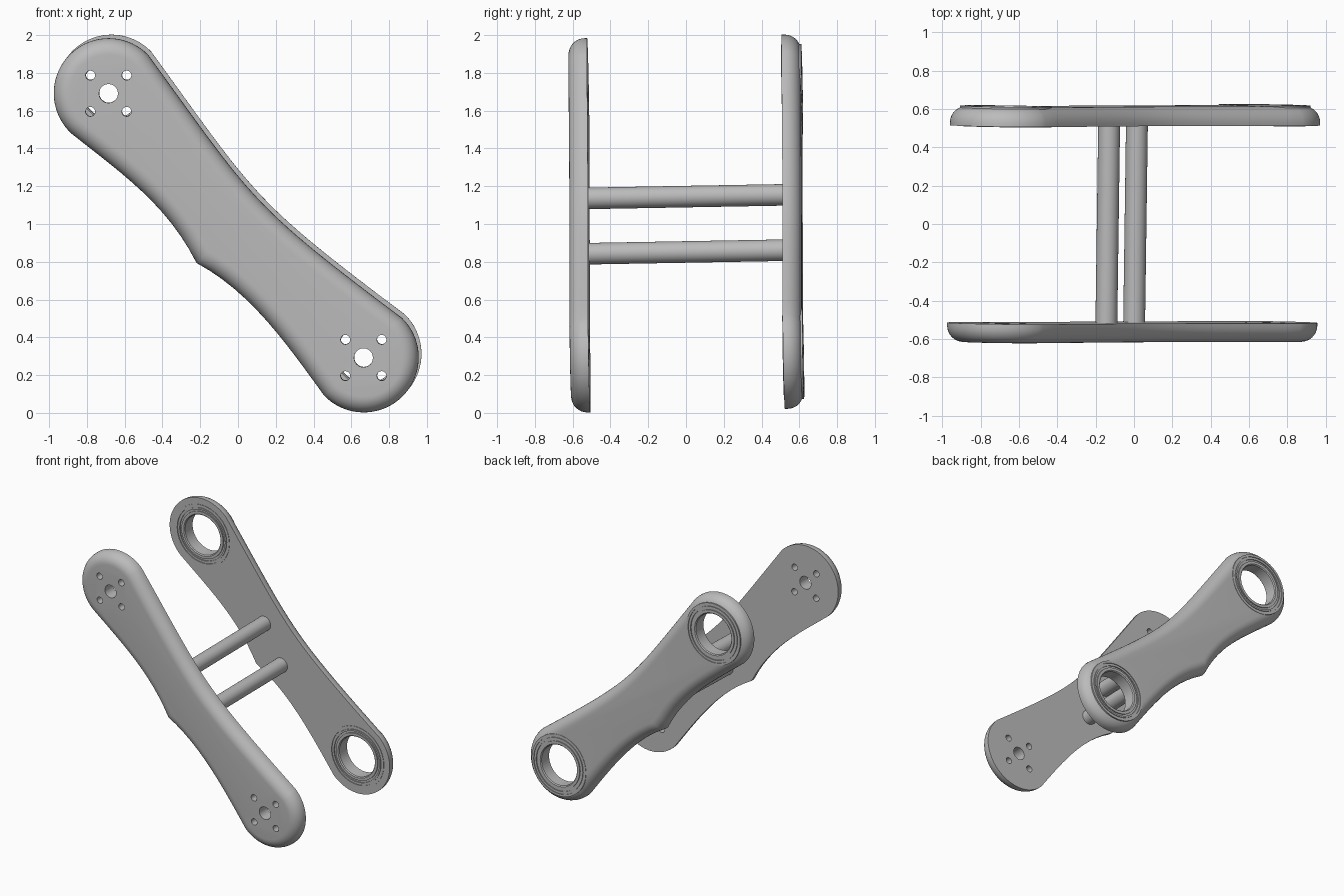
import bpy, bmesh, math
from mathutils import Vector, Matrix
from mathutils.geometry import interpolate_bezier

if "Cube" in bpy.data.objects:
    bpy.data.objects.remove(bpy.data.objects["Cube"])

# One grey material
grey = bpy.data.materials.new("light_grey")
grey.use_nodes = True
grey.diffuse_color = (0.5, 0.5, 0.5, 1)
grey.node_tree.nodes["Principled BSDF"].inputs["Base Color"].default_value = (0.5, 0.5, 0.5, 1)

# The whole assembly leans very slightly; parts are built straight, then placed
axis = Vector((0.014, 1, 0.018)).normalized()
tilt = Vector((0, 1, 0)).rotation_difference(axis).to_matrix().to_4x4()
FRAME = Matrix.Translation((0, 0, 1)) @ tilt @ Matrix.Translation((0, 0, -1))

INNER, OUTER = 0.515, 0.615
RADIUS = 0.291
ENDS = [Vector((-0.677, 1.702)), Vector((0.673, 0.303))]


def make_object(name, bm):
    bmesh.ops.recalc_face_normals(bm, faces=bm.faces)
    mesh = bpy.data.meshes.new(name)
    bm.to_mesh(mesh)
    bm.free()
    mesh.materials.append(grey)
    obj = bpy.data.objects.new(name, mesh)
    bpy.context.collection.objects.link(obj)
    return obj


def finish(obj):
    obj.data.transform(FRAME)
    bpy.ops.object.select_all(action='DESELECT')
    obj.select_set(True)
    bpy.context.view_layer.objects.active = obj
    bpy.ops.object.shade_smooth_by_angle(angle=math.radians(30))


def add_cylinder(bm, x, z, radius, y0, y1, sides):
    place = Matrix.Translation((x, (y0 + y1) / 2, z)) @ Matrix.Rotation(math.pi / 2, 4, 'X')
    bmesh.ops.create_cone(bm, cap_ends=True, segments=sides, radius1=radius,
                          radius2=radius, depth=y1 - y0, matrix=place)


def arc(center, start, end, steps=36):
    angles = [math.radians(start + (end - start) * i / steps) for i in range(steps + 1)]
    return [center + RADIUS * Vector((math.cos(a), math.sin(a))) for a in angles]


def side(start, end, dir0, dir1, pull0, pull1, count):
    h0 = start + pull0 * Vector(dir0)
    h1 = end - pull1 * Vector(dir1)
    return [p.to_2d() for p in interpolate_bezier(
        start.to_3d(), h0.to_3d(), h1.to_3d(), end.to_3d(), count)]


def outline():
    top = arc(ENDS[0], 227, 44)
    bottom = arc(ENDS[1], 46, -136)
    cusp = Vector((-0.212, 0.803))
    right = side(top[-1], bottom[0], (0.59, -0.81), (0.8, -0.6), 0.95, 1.02, 30)
    lower = side(bottom[-1], cusp, (-0.59, 0.81), (-0.88, 0.47), 0.33, 0.33, 13)
    upper = side(cusp, top[0], (-0.45, 0.89), (-0.78, 0.62), 0.35, 0.35, 13)
    return top + right[1:-1] + bottom + lower[1:] + upper[1:-1]


def plate(name, sign, holes):
    # Extruded outline with the outer rim rounded over
    bm = bmesh.new()
    points = outline()
    base = bm.faces.new([bm.verts.new((p.x, sign * INNER, p.y)) for p in points])
    extruded = bmesh.ops.extrude_face_region(bm, geom=[base], use_keep_orig=True)["geom"]
    top_verts = [g for g in extruded if isinstance(g, bmesh.types.BMVert)]
    bmesh.ops.translate(bm, verts=top_verts, vec=(0, sign * (OUTER - INNER), 0))
    bmesh.ops.recalc_face_normals(bm, faces=bm.faces)
    outer = set(top_verts)
    rim = [e for e in bm.edges if all(v in outer for v in e.verts)]
    bmesh.ops.bevel(bm, geom=rim, offset=0.085, segments=8, profile=0.5,
                    affect='EDGES', clamp_overlap=False)
    obj = make_object(name, bm)
    # Cut the holes at both ends
    bm = bmesh.new()
    y0, y1 = sorted((sign * 0.4, sign * 0.7))
    for end in ENDS:
        for dx, dz, radius in holes:
            add_cylinder(bm, end.x + dx, end.y + dz, radius, y0, y1, 48 if radius > 0.1 else 24)
    cutter = make_object("hole_cutter", bm)
    cutter.hide_render = True
    mod = obj.modifiers.new("holes", 'BOOLEAN')
    mod.operation = 'DIFFERENCE'
    mod.solver = 'EXACT'
    mod.object = cutter
    bpy.context.view_layer.objects.active = obj
    bpy.ops.object.modifier_apply(modifier=mod.name)
    bpy.data.objects.remove(cutter)
    finish(obj)


# Front plate: hub hole and four screw holes; back plate: bearing seats
screws = [(sx * 0.096, sz * 0.096, 0.025) for sx in (-1, 1) for sz in (-1, 1)]
plate("front_plate", -1, [(0, 0, 0.05)] + screws)
plate("back_plate", 1, [(0, 0, 0.235)])

# Bearings: stepped rings turned around the hole axis
half = [(0.157, 0.046), (0.164, 0.053), (0.185, 0.053), (0.185, 0.045), (0.2, 0.045),
        (0.2, 0.053), (0.213, 0.053), (0.213, 0.047), (0.222, 0.047), (0.222, 0.053),
        (0.24, 0.053)]
profile = half + [(r, -h) for r, h in reversed(half)]
for name, end in zip(("upper_bearing", "lower_bearing"), ENDS):
    center = Vector((end.x, (INNER + OUTER) / 2, end.y))
    bm = bmesh.new()
    verts = [bm.verts.new(center + Vector((r, h, 0))) for r, h in profile]
    edges = [bm.edges.new((verts[i - 1], verts[i])) for i in range(len(verts))]
    bmesh.ops.spin(bm, geom=verts + edges, cent=center, axis=(0, 1, 0),
                   angle=2 * math.pi, steps=64)
    bmesh.ops.remove_doubles(bm, verts=bm.verts, dist=0.0001)
    finish(make_object(name, bm))

# Cross rods joining the plates
for name, x, z in (("upper_rod", -0.137, 1.145), ("lower_rod", 0.008, 0.852)):
    bm = bmesh.new()
    add_cylinder(bm, x, z, 0.057, -INNER - 0.005, INNER + 0.005, 48)
    finish(make_object(name, bm))
